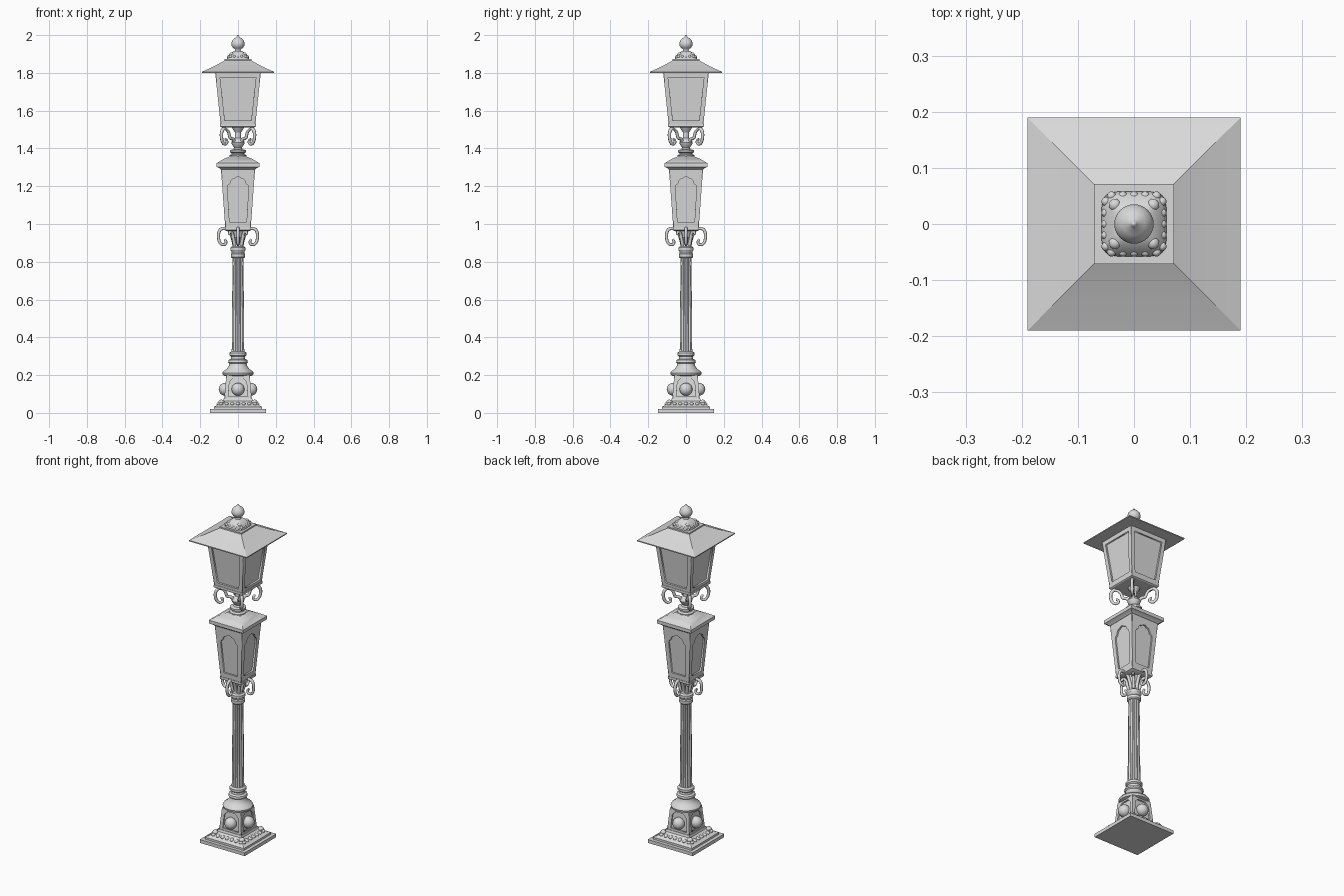
import bpy, bmesh, math
from mathutils import Matrix, Vector

cube = bpy.data.objects.get("Cube")
if cube:
    bpy.data.objects.remove(cube, do_unlink=True)

GREY = (0.7, 0.7, 0.7, 1)
metal = bpy.data.materials.new("pale grey metal")
metal.use_nodes = True
metal.diffuse_color = GREY
metal.node_tree.nodes["Principled BSDF"].inputs["Base Color"].default_value = GREY


def link(name, data):
    obj = bpy.data.objects.new(name, data)
    bpy.context.scene.collection.objects.link(obj)
    data.materials.append(metal)
    return obj


def finish(name, bm, angle=32):
    """Turn a bmesh into a smooth-shaded object with sharp edges kept."""
    bmesh.ops.recalc_face_normals(bm, faces=bm.faces)
    mesh = bpy.data.meshes.new(name)
    bm.to_mesh(mesh)
    bm.free()
    mesh.shade_smooth()
    mesh.set_sharp_from_angle(angle=math.radians(angle))
    return link(name, mesh)


def stack(name, profile, section, angle=32):
    """Loft a (size, z) profile; section lists unit outline points."""
    bm = bmesh.new()
    rings = [[bm.verts.new((x * s, y * s, z)) for x, y in section] for s, z in profile]
    n = len(section)
    for low, high in zip(rings, rings[1:]):
        for i in range(n):
            j = (i + 1) % n
            bm.faces.new((low[i], low[j], high[j], high[i]))
    bm.faces.new(rings[0])
    bm.faces.new(rings[-1])
    return finish(name, bm, angle)


def circle(n, flute=0.0, count=1):
    out = []
    for i in range(n):
        a = math.tau * i / n
        r = 1 - flute * abs(math.cos(a * count / 2)) ** 3
        out.append((r * math.cos(a), r * math.sin(a)))
    return out


SQUARE = [(1, 1), (-1, 1), (-1, -1), (1, -1)]
ROUND = circle(32)
# Rounded square for the crown
SOFT = [(math.copysign(abs(x) ** 0.4, x), math.copysign(abs(y) ** 0.4, y)) for x, y in ROUND]


def panels(name, z0, z1, w0, w1, hole, thick):
    """Four tapered frames with a cut opening, one on each lantern side."""
    tilt = math.atan2(w1 - w0, z1 - z0)
    half = (z1 - z0) / 2 / math.cos(tilt)
    mid = (z0 + z1) / 2
    outer = [(-w0, -half), (w0, -half), (w1, half), (-w1, half)]
    for k in range(4):
        cu = bpy.data.curves.new(name, "CURVE")
        cu.dimensions = "2D"
        cu.fill_mode = "BOTH"
        cu.extrude = thick / 2
        for pts in (outer, [(x, z - mid) for x, z in hole]):
            sp = cu.splines.new("POLY")
            sp.points.add(len(pts) - 1)
            for p, (x, y) in zip(sp.points, pts):
                p.co = (x, y, 0, 1)
            sp.use_cyclic_u = True
        obj = link(f"{name}_{k + 1}", cu)
        obj.matrix_world = (Matrix.Rotation(k * math.pi / 2, 4, "Z")
                            @ Matrix.Translation((0, -(w0 + w1) / 2 + thick / 2, mid))
                            @ Matrix.Rotation(math.pi / 2 + tilt, 4, "X"))


def scrolls(name, path, depth, turn):
    """Four curled brackets from a (radius, z) path."""
    for k in range(4):
        cu = bpy.data.curves.new(name, "CURVE")
        cu.dimensions = "3D"
        cu.bevel_depth = depth
        cu.bevel_resolution = 2
        cu.use_fill_caps = True
        sp = cu.splines.new("NURBS")
        sp.points.add(len(path) - 1)
        for i, (r, z) in enumerate(path):
            sp.points[i].co = (r, 0, z, 1)
            sp.points[i].radius = 1.2 - 0.4 * i / len(path)
        sp.use_endpoint_u = True
        sp.order_u = 3
        sp.resolution_u = 5
        link(f"{name}_{k + 1}", cu).rotation_euler.z = turn + k * math.pi / 2


def beads(name, places, size):
    """Small ellipsoids repeated on all four sides; places are x, y, z."""
    bm = bmesh.new()
    for k in range(4):
        rot = Matrix.Rotation(k * math.pi / 2, 4, "Z")
        for p in places:
            m = rot @ Matrix.Translation(Vector(p)) @ Matrix.Diagonal((*size, 1))
            bmesh.ops.create_uvsphere(bm, u_segments=16, v_segments=10, radius=1, matrix=m)
    finish(name, bm, 60)


# Plinth and pedestal
stack("base_slab", [(0.148, 0), (0.148, 0.02)], SQUARE)
stack("base_flare", [(0.128, 0.02), (0.128, 0.032), (0.115, 0.038), (0.095, 0.052),
                     (0.08, 0.062), (0.076, 0.075)], SQUARE, 25)
stack("pedestal_core", [(0.064, 0.07), (0.054, 0.2)], SQUARE)
panels("pedestal_frame", 0.07, 0.2, 0.073, 0.062,
       [(-0.052, 0.085), (0.052, 0.085), (0.045, 0.165), (0.025, 0.185),
        (-0.025, 0.185), (-0.045, 0.165)], 0.009)
beads("pedestal_boss", [(0, -0.068, 0.125)], (0.034, 0.034, 0.034))
beads("base_leaves", [(-0.09 + 0.03 * i, -0.099, 0.047) for i in range(7)],
      (0.011, 0.015, 0.009))
beads("base_corner_leaf", [(0.088, -0.088, 0.058)], (0.016, 0.016, 0.012))

# Column
stack("column_foot", [(0.066, 0.195), (0.08, 0.2), (0.083, 0.212), (0.076, 0.222),
                      (0.06, 0.232), (0.048, 0.25), (0.046, 0.262), (0.052, 0.268),
                      (0.05, 0.28), (0.038, 0.286), (0.037, 0.298), (0.045, 0.304),
                      (0.045, 0.318), (0.035, 0.326)], ROUND)
stack("fluted_shaft", [(0.036, 0.32), (0.034, 0.34), (0.03, 0.8), (0.032, 0.83)],
      circle(96, 0.17, 12), 50)
stack("column_capital", [(0.033, 0.82), (0.038, 0.826), (0.038, 0.842), (0.033, 0.847),
                         (0.035, 0.855), (0.04, 0.862), (0.04, 0.875), (0.03, 0.882),
                         (0.024, 0.9), (0.026, 0.925), (0.036, 0.95), (0.046, 0.975)], ROUND)
scrolls("lower_scroll", [(0.02, 0.89), (0.03, 0.935), (0.05, 0.975), (0.092, 0.978),
                         (0.106, 0.945), (0.098, 0.895), (0.068, 0.888),
                         (0.06, 0.908), (0.072, 0.918)], 0.008, 0)
scrolls("capital_leaf", [(0.024, 0.885), (0.035, 0.92), (0.04, 0.95), (0.062, 0.965),
                         (0.066, 0.945)], 0.008, math.pi / 4)

# Lower lantern
stack("lower_lantern_floor", [(0.06, 0.962), (0.07, 0.968), (0.07, 0.982)], SQUARE)
stack("lower_lantern_panes", [(0.058, 0.975), (0.081, 1.3)], SQUARE)
arch = [(0.045, 1.01), (0.056, 1.19), (0.054, 1.205), (0.042, 1.213), (0.037, 1.228),
        (0.03, 1.238), (0.016, 1.242), (0.006, 1.25)]
panels("lower_lantern_frame", 0.975, 1.3, 0.067, 0.091,
       arch + [(-x, z) for x, z in reversed(arch)], 0.009)
stack("lower_lantern_cap", [(0.092, 1.288), (0.1, 1.296), (0.113, 1.302), (0.113, 1.322),
                            (0.1, 1.33), (0.075, 1.345), (0.05, 1.355),
                            (0.044, 1.36)], SQUARE)

# Stem between the lanterns
stack("lantern_stem", [(0.046, 1.355), (0.046, 1.364), (0.034, 1.37), (0.034, 1.376),
                       (0.043, 1.38), (0.043, 1.391), (0.024, 1.396), (0.02, 1.405),
                       (0.032, 1.42), (0.036, 1.432), (0.028, 1.445), (0.016, 1.455),
                       (0.016, 1.485), (0.026, 1.5), (0.036, 1.52)], ROUND)
scrolls("upper_scroll", [(0.1, 1.508), (0.122, 1.5), (0.126, 1.455), (0.108, 1.42),
                         (0.082, 1.425), (0.084, 1.448), (0.096, 1.448)], 0.008, math.pi / 4)
scrolls("upper_scroll_arm", [(0.018, 1.42), (0.035, 1.455), (0.06, 1.45), (0.068, 1.485),
                             (0.09, 1.505), (0.108, 1.505)], 0.008, math.pi / 4)

# Upper lantern
stack("upper_lantern_floor", [(0.088, 1.512), (0.094, 1.516), (0.094, 1.53)], SQUARE)
stack("upper_lantern_panes", [(0.081, 1.52), (0.109, 1.803)], SQUARE)
panels("upper_lantern_frame", 1.52, 1.803, 0.091, 0.121,
       [(-0.07, 1.547), (0.07, 1.547), (0.095, 1.778), (-0.095, 1.778)], 0.01)

# Roof, crown and finial
stack("roof", [(0.19, 1.8), (0.19, 1.806), (0.13, 1.833), (0.066, 1.868)], SQUARE, 25)
stack("roof_collar", [(0.071, 1.858), (0.071, 1.873)], SQUARE)
stack("crown", [(0.058, 1.872), (0.058, 1.88), (0.052, 1.892), (0.036, 1.906),
                (0.022, 1.915)], SOFT, 50)
beads("crown_leaves", [(-0.04 + 0.02 * i, -0.05, 1.886) for i in range(5)],
      (0.008, 0.008, 0.008))
beads("crown_rib", [(0.034, -0.034, 1.898)], (0.011, 0.011, 0.01))
stack("finial", [(0.022, 1.91), (0.014, 1.918), (0.014, 1.924), (0.026, 1.932),
                 (0.034, 1.945), (0.035, 1.957), (0.031, 1.97), (0.02, 1.982),
                 (0.009, 1.989), (0.005, 1.995), (0.002, 2.0)], ROUND, 60)
